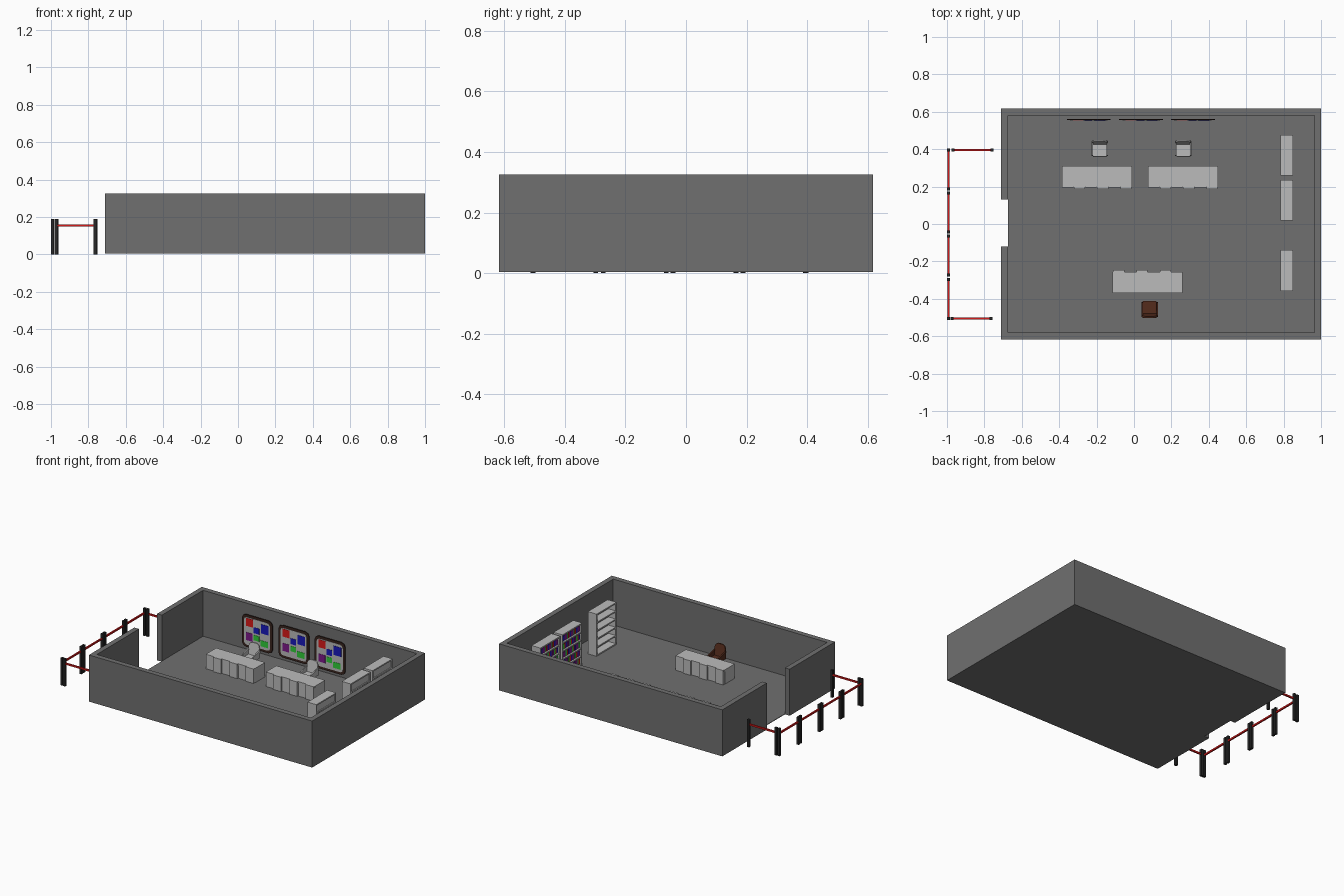
import bpy, bmesh
from math import radians
from mathutils import Matrix, Vector

if "Cube" in bpy.data.objects:
    bpy.data.objects.remove(bpy.data.objects["Cube"])


def material(name, r, g, b):
    m = bpy.data.materials.new(name)
    m.diffuse_color = (r, g, b, 1)
    m.use_nodes = True
    m.node_tree.nodes["Principled BSDF"].inputs["Base Color"].default_value = m.diffuse_color
    return m


WALL = material("wall_grey", .16, .16, .16)
LIGHT = material("light_grey", .5, .5, .5)
BLACK = material("black", .02, .02, .02)
BROWN = material("brown", .09, .025, .012)
RED = material("red", .7, .01, .01)
BLUE = material("blue", .01, .01, .5)
GREEN = material("green", .03, .6, .04)
PURPLE = material("purple", .2, .01, .25)
FRAME = material("dark_frame", .04, .018, .013)


def finish(name, bm, mat, loc=(0, 0, 0), rot=0):
    bmesh.ops.recalc_face_normals(bm, faces=bm.faces)
    me = bpy.data.meshes.new(name)
    bm.to_mesh(me)
    bm.free()
    me.materials.append(mat)
    ob = bpy.data.objects.new(name, me)
    ob.location = loc
    ob.rotation_euler.z = radians(rot)
    bpy.context.collection.objects.link(ob)
    return ob


def boxes(name, spans, mat, loc=(0, 0, 0), rot=0):
    """One object from boxes given as (x0, x1, y0, y1, z0, z1)."""
    bm = bmesh.new()
    for x0, x1, y0, y1, z0, z1 in spans:
        c = Vector((x0 + x1, y0 + y1, z0 + z1)) / 2
        s = Matrix.Diagonal((x1 - x0, y1 - y0, z1 - z0, 1))
        bmesh.ops.create_cube(bm, size=1, matrix=Matrix.Translation(c) @ s)
    return finish(name, bm, mat, loc, rot)


def prism(name, pts, vec, mat, loc=(0, 0, 0), rot=0):
    """Extrude a closed outline of 3D points along vec."""
    bm = bmesh.new()
    f = bm.faces.new([bm.verts.new(p) for p in pts])
    ext = bmesh.ops.extrude_face_region(bm, geom=[f])["geom"]
    moved = [v for v in ext if isinstance(v, bmesh.types.BMVert)]
    bmesh.ops.translate(bm, verts=moved, vec=vec)
    return finish(name, bm, mat, loc, rot)


def bevel(ob, width, segments=3):
    m = ob.modifiers.new("bevel", 'BEVEL')
    m.width, m.segments = width, segments
    return ob


# Room: walls with a doorway on the left, and a floor
Y, T, Z0, H = .617, .036, .004, .326
outline = [(-.71, .13), (-.71, Y), (1, Y), (1, -Y), (-.71, -Y), (-.71, -.12),
           (-.71 + T, -.12), (-.71 + T, -Y + T), (1 - T, -Y + T),
           (1 - T, Y - T), (-.71 + T, Y - T), (-.71 + T, .13)]
prism("walls", [(x, y, Z0) for x, y in outline], (0, 0, H - Z0), WALL)
boxes("floor", [(-.71 + T, 1 - T, -Y + T, Y - T, Z0, .008)], WALL)

# Barrier outside the door: panels of two posts and a red rail
sections = [((-.992, .395), (-.992, .188)), ((-.992, .165), (-.992, -.043)),
            ((-.992, -.065), (-.992, -.273)), ((-.992, -.298), (-.992, -.505)),
            ((-.968, .396), (-.758, .396)), ((-.972, -.505), (-.765, -.505))]
for a, b in sections:
    boxes("barrier_posts", [(x - .008, x + .008, y - .008, y + .008, 0, .19)
                            for x, y in (a, b)], BLACK)
    x0, x1 = sorted((a[0], b[0]))
    y0, y1 = sorted((a[1], b[1]))
    boxes("barrier_rail", [(x0 - .005, x1 + .005, y0 - .005, y1 + .005, .15, .161)], RED)


# Desks: panelled front facing local -y, open at the sitter's side
def desk(x, y, rot):
    w, h, n = .187, .108, 6
    parts = [(-w, w, -.055, .058, h - .012, h),
             (-w, -w + .012, -.05, .055, .008, h - .012),
             (w - .012, w, -.05, .055, .008, h - .012)]
    boxes("desk_body", parts, LIGHT, (x, y, 0), rot)
    step = 2 * w / n
    boxes("desk_front_panels",
          [(-w + i * step, -w + (i + 1) * step - .003,
            -.065 if i % 2 else -.056, -.042, .008, h) for i in range(n)],
          LIGHT, (x, y, 0), rot)


# Chairs: facing local -y, with a rounded shell back and arms
def chair(x, y, rot, mat):
    loc = (x, y, 0)
    bevel(boxes("chair_seat", [(-.038, .038, -.043, .035, .05, .066)], mat, loc, rot), .005)
    back = [(-.038, .055), (.038, .055), (.042, .12), (.034, .138), (.018, .147),
            (-.018, .147), (-.034, .138), (-.042, .12)]
    bevel(prism("chair_back", [(px, .022 + (pz - .055) * .18, pz) for px, pz in back],
                (0, .01, 0), mat, loc, rot), .002, 2)
    for s in (-1, 1):
        arm = [(s * .044, -.038, .055), (s * .044, .036, .055), (s * .044, .042, .105),
               (s * .044, .02, .1), (s * .044, -.036, .085)]
        prism("chair_arm", arm, (-s * .008, 0, 0), mat, loc, rot)
    boxes("chair_base", [(-.007, .007, -.007, .007, .012, .05),
                         (-.034, .034, -.006, .006, .008, .016),
                         (-.006, .006, -.034, .034, .008, .016)], mat, loc, rot)


for x, y, rot in ((-.197, .252, 0), (.263, .252, 0), (.073, -.312, 180)):
    desk(x, y, rot)
for x, y, rot, mat in ((-.183, .402, 0, LIGHT), (.264, .402, 0, LIGHT), (.083, -.455, 180, BROWN)):
    chair(x, y, rot, mat)


# Wall boards: rounded frame, grey panel and coloured notes
def rounded(w, h, r, y):
    k = r * .3
    q = [(w, h - r), (w - k, h - k), (w - r, h)]
    pts = q + [(-a, b) for a, b in reversed(q)]
    pts += [(-a, -b) for a, b in q] + [(a, -b) for a, b in reversed(q)]
    return [(a, y, b) for a, b in pts]


NOTES = [(RED, .14, .37, .66, .9), (BLUE, .4, .58, .5, .68), (BLUE, .63, .88, .56, .84),
         (PURPLE, .14, .36, .22, .46), (GREEN, .4, .58, .28, .44), (GREEN, .62, .86, .16, .34)]
for x in (-.242, .038, .315):
    loc = (x, .555, .15)
    prism("board_frame", rounded(.117, .112, .03, 0), (0, .006, 0), FRAME, loc)
    prism("board_panel", rounded(.1, .095, .02, -.002), (0, .002, 0), LIGHT, loc)
    for mat, u0, u1, v0, v1 in NOTES:
        boxes("board_note", [(u0 * .234 - .117, u1 * .234 - .117, -.004, -.002,
                              v0 * .224 - .112, v1 * .224 - .112)], mat, loc)


# Shelves: open toward -x, two of them filled with books
def bookcase(y0, y1, books):
    x0, x1, h, n, t = .782, .85, .3, 5, .009
    parts = [(x0, x1, y0, y0 + t, .008, h), (x0, x1, y1 - t, y1, .008, h),
             (x1 - .012, x1 - .006, y0 + t, y1 - t, .008, h)]
    step = (h - t - .008) / n
    levels = [.008 + i * step for i in range(n + 1)]
    parts += [(x0, x1, y0 + t, y1 - t, z, z + t) for z in levels]
    boxes("bookcase", parts, LIGHT)
    if not books:
        return
    colours = [RED, PURPLE, GREEN, BLUE, PURPLE]
    count = 14
    bw = (y1 - y0 - 2 * t) / count
    for c, mat in enumerate(colours):
        spans = []
        for r, z in enumerate(levels[:-1]):
            for i in range(count):
                if (i * 2 + r) % 5 == c:
                    a = y0 + t + i * bw
                    spans.append((x0 + .012, x1 - .014, a, a + bw * .9,
                                  z + t, z + t + .034 + .004 * (i % 3)))
        boxes("books", spans, mat)


bookcase(.258, .475, True)
bookcase(.018, .235, True)
bookcase(-.357, -.14, False)
